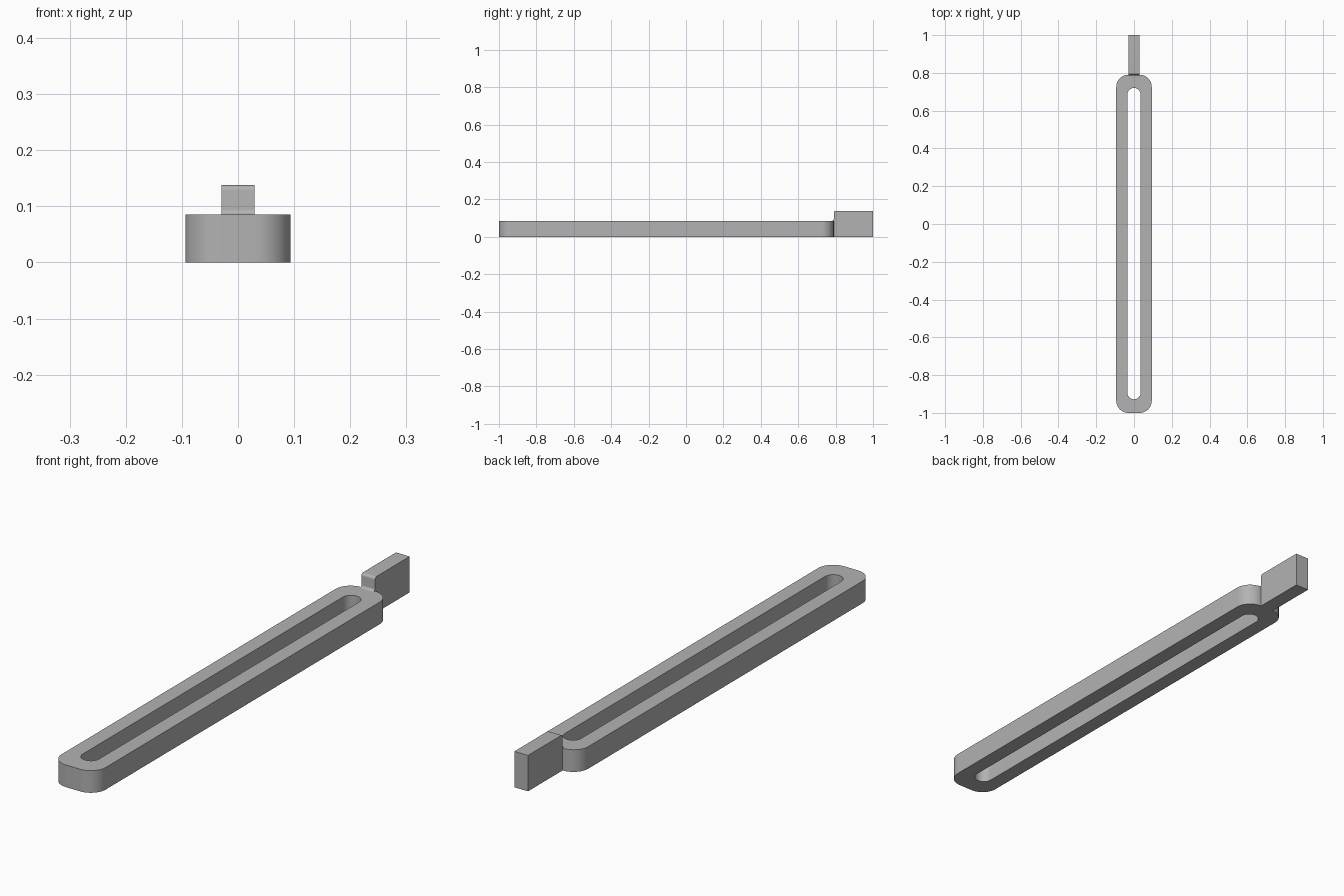
import bpy, bmesh
from math import cos, sin, pi

cube = bpy.data.objects.get("Cube")
if cube:
    bpy.data.objects.remove(cube, do_unlink=True)

mat = bpy.data.materials.new("plain grey")
mat.use_nodes = True
GREY = (0.45, 0.45, 0.45, 1)
mat.diffuse_color = GREY
mat.node_tree.nodes["Principled BSDF"].inputs["Base Color"].default_value = GREY


def finish(name, bm):
    bmesh.ops.recalc_face_normals(bm, faces=bm.faces)
    mesh = bpy.data.meshes.new(name)
    bm.to_mesh(mesh)
    bm.free()
    mesh.materials.append(mat)
    obj = bpy.data.objects.new(name, mesh)
    bpy.context.collection.objects.link(obj)
    bpy.ops.object.select_all(action="DESELECT")
    obj.select_set(True)
    bpy.context.view_layer.objects.active = obj
    bpy.ops.object.shade_smooth_by_angle(angle=pi / 6)
    return obj


def arc(cx, cy, r, start, end, steps=12):
    angles = [start + (end - start) * i / steps for i in range(steps + 1)]
    return [(cx + r * cos(a), cy + r * sin(a)) for a in angles]


def rounded_outline(half_width, y0, y1, r):
    w = half_width - r
    corners = [(w, y1 - r), (-w, y1 - r), (-w, y0 + r), (w, y0 + r)]
    return [p for i, (x, y) in enumerate(corners)
            for p in arc(x, y, r, i * pi / 2, (i + 1) * pi / 2)]


# Slotted bar: matching outer and inner outlines joined at top and bottom
HEIGHT, BAR_END = 0.085, 0.79
outer = rounded_outline(0.094, -1, BAR_END, 0.064)
inner = rounded_outline(0.035, -0.928, 0.72, 0.0349)
bm = bmesh.new()
rings = [[bm.verts.new((x, y, z)) for x, y in outline]
         for outline, z in ((outer, 0), (outer, HEIGHT), (inner, HEIGHT), (inner, 0))]
n = len(outer)
for k in range(4):
    a, b = rings[k], rings[(k + 1) % 4]
    for i in range(n):
        j = (i + 1) % n
        bm.faces.new((a[i], a[j], b[j], b[i]))
finish("slotted_bar", bm)

# End tab: side profile with a rounded top edge and a fillet onto the bar
TOP, R = 0.138, 0.01
profile = [(BAR_END, 0), (1, 0), (1, TOP)]
profile += arc(BAR_END + R, TOP - R, R, pi / 2, pi, 8)
profile += arc(BAR_END - R, HEIGHT + R, R, 0, -pi / 2, 8)
profile += [(BAR_END, HEIGHT)]
bm = bmesh.new()
face = bm.faces.new([bm.verts.new((-0.029, y, z)) for y, z in profile])
side = bmesh.ops.extrude_face_region(bm, geom=[face])["geom"]
bmesh.ops.translate(bm, vec=(0.058, 0, 0),
                    verts=[v for v in side if isinstance(v, bmesh.types.BMVert)])
finish("end_tab", bm)
